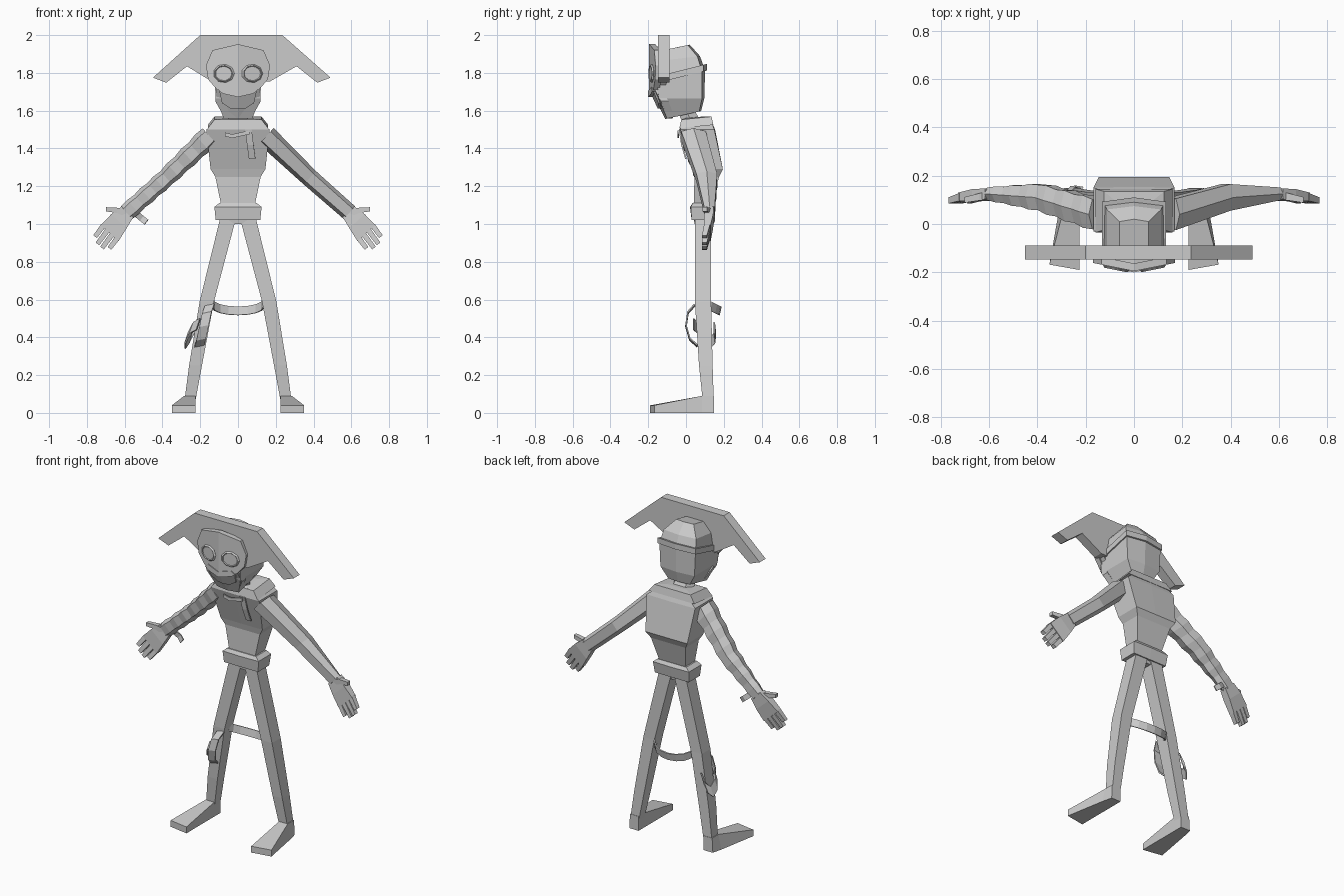
import bpy, bmesh, math
from mathutils import Vector

if "Cube" in bpy.data.objects:
    bpy.data.objects.remove(bpy.data.objects["Cube"])

RECT = [(1, 1), (-1, 1), (-1, -1), (1, -1)]
HEX = [(.6, 1), (1, 0), (.6, -1), (-.6, -1), (-1, 0), (-.6, 1)]


def make(name, verts, faces):
    me = bpy.data.meshes.new(name)
    me.from_pydata([tuple(v) for v in verts], [], faces)
    bm = bmesh.new()
    bm.from_mesh(me)
    bmesh.ops.recalc_face_normals(bm, faces=bm.faces)
    bm.to_mesh(me)
    bm.free()
    ob = bpy.data.objects.new(name, me)
    bpy.context.collection.objects.link(ob)
    return ob


def loft(name, rings):
    n = len(rings[0])
    faces = [list(range(n)), [(len(rings) - 1) * n + i for i in range(n)]]
    for r in range(len(rings) - 1):
        for i in range(n):
            j = (i + 1) % n
            faces.append([r * n + i, r * n + j, (r + 1) * n + j, (r + 1) * n + i])
    return make(name, [v for ring in rings for v in ring], faces)


def tube(name, stations, side, section=RECT):
    """stations: (centre, half width along side, half depth along y)"""
    side = Vector(side).normalized()
    return loft(name, [[Vector(c) + side * (u * h) + Vector((0, v * d, 0)) for u, v in section]
                       for c, h, d in stations])


def body(name, levels):
    """levels: z, half width, front y, back y, tilt, ridge bulge"""
    rings = []
    for z, w, f, b, tilt, k in levels:
        pts = [(-w, f), (0, f - k), (w, f), (w, b), (0, b + k), (-w, b)]
        rings.append([(x, y, z + tilt * y) for x, y in pts])
    return loft(name, rings)


def plate(name, half, y0, thick, bend=.2, lean=0, z0=1.7):
    """symmetric plate folded along its centre line"""
    loop = half + [(-x, z) for x, z in reversed(half[1:-1])]
    n, m = len(half), len(loop)
    front = [(x, y0 + bend * abs(x) + lean * (z - z0), z) for x, z in loop]
    verts = front + [(x, y + thick, z) for x, y, z in front]
    right, left = list(range(n)), list(range(n - 1, m)) + [0]
    faces = [right, left, [i + m for i in right], [i + m for i in left]]
    faces += [[i, (i + 1) % m, (i + 1) % m + m, i + m] for i in range(m)]
    return make(name, verts, faces)


def ribbon(name, pts, width):
    w = Vector(width) / 2
    verts = [q for p in pts for q in (Vector(p) - w, Vector(p) + w)]
    ob = make(name, verts, [[2 * i, 2 * i + 2, 2 * i + 3, 2 * i + 1] for i in range(len(pts) - 1)])
    mod = ob.modifiers.new("thickness", 'SOLIDIFY')
    mod.thickness = .008
    mod.offset = 0
    return ob


# Head, neck and head strap
body("head", [(1.58, .075, -.10, .07, .22, .01), (1.665, .118, -.145, .085, 0, .012),
              (1.80, .125, -.155, .085, .12, .016), (1.88, .112, -.12, .06, .12, .014),
              (1.945, .06, -.10, .01, .2, .01)])
body("head_strap", [(1.785, .132, -.15, .092, .25, .018), (1.82, .132, -.15, .092, .25, .018)])
tube("neck", [((0, .035, 1.53), .075, .05), ((0, -.01, 1.62), .06, .045)], (1, 0, 0), HEX)

# Broad drooping hat
hat = [(-.45, 1.775), (-.20, 2), (.235, 2), (.49, 1.775), (.42, 1.748), (.31, 1.835), (.17, 1.755),
       (-.14, 1.755), (-.27, 1.835), (-.38, 1.748)]
loft("hat", [[(x, y, z) for x, z in hat] for y in (-.147, -.088)])

# Mask, jaw, mouth and lip
plate("mask", [(0, 1.952), (.135, 1.92), (.17, 1.84), (.158, 1.765), (.11, 1.71), (0, 1.69)], -.195, .032)
plate("mask_back", [(0, 1.94), (.12, 1.91), (.15, 1.84), (.145, 1.765), (.1, 1.71), (0, 1.69)], -.165, .035)
plate("jaw", [(0, 1.72), (.112, 1.72), (.12, 1.65), (.08, 1.578), (0, 1.558)], -.182, .04, lean=-.5)
plate("mouth", [(0, 1.685), (.10, 1.71), (.085, 1.64), (.04, 1.612), (0, 1.612)], -.19, .012, lean=-.45)
plate("upper_lip", [(0, 1.705), (.08, 1.725), (.102, 1.705), (.08, 1.69), (0, 1.672)], -.2, .02)
for s in (-1, 1):
    loc, yaw = (s * .075, -.182, 1.797), s * .197
    bpy.ops.mesh.primitive_torus_add(major_segments=9, minor_segments=4, major_radius=.048,
                                     minor_radius=.008, location=loc, rotation=(math.pi / 2, 0, yaw))
    bpy.context.object.name = "eye_rim"
    bpy.context.object.scale = (1.03, .88, 1)
    bpy.ops.mesh.primitive_cylinder_add(vertices=9, radius=.044, depth=.008, location=loc,
                                        rotation=(math.pi / 2, 0, yaw))
    bpy.context.object.name = "eye"
    bpy.context.object.scale = (1.03, .88, 1)

# Torso, collar, belt and hips
body("torso", [(1.08, .085, .04, .13, 0, 0), (1.25, .12, .045, .175, 0, 0), (1.29, .145, .035, .195, 0, 0),
               (1.50, .168, -.03, .15, 0, .004), (1.555, .10, -.02, .13, 0, 0)])
body("collar", [(1.51, .16, -.035, .145, .1, 0), (1.555, .125, -.025, .135, .1, 0),
                (1.56, .07, -.01, .09, .1, 0)])
body("belt", [(1.02, .118, .03, .14, 0, 0), (1.09, .125, .025, .15, 0, .004), (1.11, .10, .035, .14, 0, 0)])
tube("hips", [((0, .085, 1.05), .09, .045), ((0, .085, 1.0), .02, .04)], (1, 0, 0))
ribbon("scarf_tail", [(.055, -.034, 1.50), (.065, -.022, 1.42), (.075, 0, 1.345)], (.035, 0, 0))
ribbon("scarf_fold", [(-.07, -.04, 1.475), (-.03, -.04, 1.465), (.06, -.04, 1.485)], (0, 0, .02))

# Arms, hands, legs and feet on both sides
for s in (-1, 1):
    side = (s * .67, 0, .74)
    arm = [((.15, .04, 1.465), .058, .065), ((.38, .11, 1.245), .048, .055), ((.59, .125, 1.06), .045, .026)]
    if s < 0:  # torn sleeve with a ragged outline
        ragged = []
        for (c0, h0, d0), (c1, h1, d1) in zip(arm, arm[1:]):
            for k in range(6):
                t, f = k / 6, 1.06 if k % 2 else .95
                ragged.append((Vector(c0).lerp(Vector(c1), t), (h0 + (h1 - h0) * t) * f, (d0 + (d1 - d0) * t) * f))
        arm = ragged + arm[-1:]
    tube("arm", [((s * c[0], c[1], c[2]), h, d) for c, h, d in arm], side, HEX)
    tube("palm", [((s * .585, .125, 1.065), .042, .022), ((s * .63, .12, 1.015), .055, .024),
                  ((s * .68, .112, .952), .064, .018)], (s * .74, 0, .67))
    for i, length in enumerate((.07, .095, .095, .075)):
        k = (i - 1.5) * .033
        x, z = .675 + k * .74, .96 + k * .67
        tube("finger", [((s * x, .112, z), .014, .016),
                        ((s * (x + .6 * length), .098, z - .8 * length), .012, .013)], (s * .8, 0, .6))
    tube("thumb", [((s * .59, .12, 1.055), .02, .018), ((s * .64, .112, 1.072), .014, .015),
                   ((s * .70, .10, 1.078), .011, .012)], (0, 0, 1))
    tube("leg", [((s * .05, .09, 1.04), .042, .043), ((s * .165, .09, .59), .038, .043),
                 ((s * .225, .105, .25), .034, .036), ((s * .255, .118, .06), .029, .029)], (1, 0, 0))
    loft("foot", [[(s * .225, .148, 0), (s * .29, .148, 0), (s * .285, .148, .09), (s * .225, .148, .09)],
                  [(s * .225, .085, 0), (s * .305, .085, 0), (s * .285, .085, .09), (s * .225, .085, .09)],
                  [(s * .225, -.19, 0), (s * .35, -.168, 0), (s * .35, -.168, .04), (s * .225, -.19, .04)]])

# Loose ribbons around the knees and one wrist
arc = []
for k in range(9):
    t = math.pi * k / 8
    arc.append((-.135 * math.cos(t), .1 + .08 * math.sin(t), .58 - .04 * math.sin(t)))
ribbon("trailing_ribbon", arc, (0, .01, .045))
ribbon("knee_ribbon", [(-.15, .045, .57), (-.165, .01, .53), (-.18, 0, .46), (-.195, .02, .39), (-.205, .06, .355)],
       (.05, 0, .01))
ribbon("outer_knee_ribbon", [(-.21, .04, .47), (-.245, .06, .45), (-.27, .09, .40), (-.27, .13, .37), (-.25, .155, .40),
                             (-.22, .15, .45)], (.02, 0, .06))
ribbon("wrist_ribbon", [(-.56, .10, 1.08), (-.54, .14, 1.055), (-.51, .15, 1.03), (-.485, .14, 1.01)], (.02, 0, .025))
